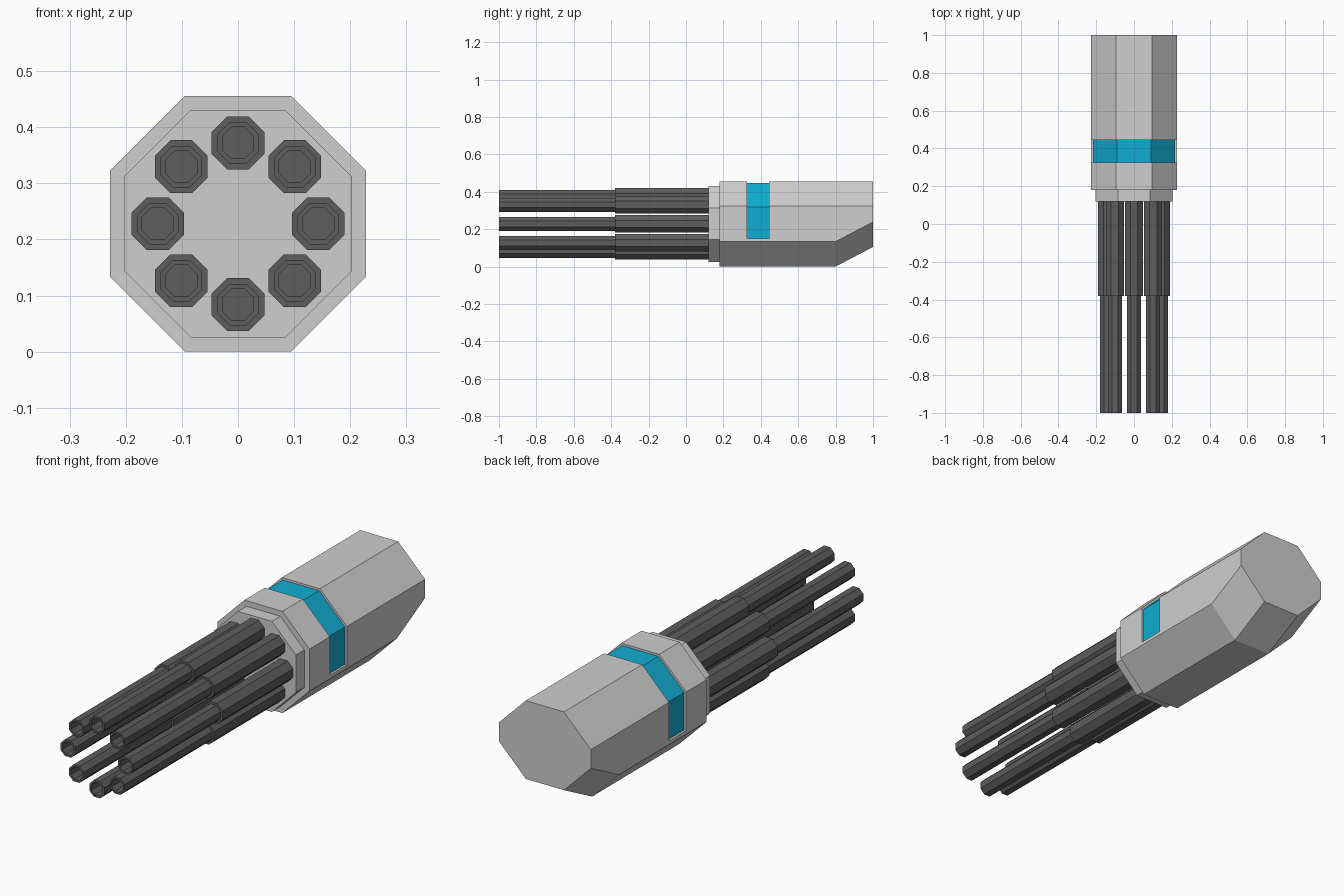
import bpy, bmesh, math

CENTRE_Z = 0.228

cube = bpy.data.objects.get("Cube")
if cube:
    bpy.data.objects.remove(cube, do_unlink=True)


def material(name, rgb):
    mat = bpy.data.materials.new(name)
    mat.use_nodes = True
    colour = (*rgb, 1.0)
    mat.diffuse_color = colour
    mat.node_tree.nodes["Principled BSDF"].inputs["Base Color"].default_value = colour
    return mat


GREY = material("light_grey", (0.62, 0.62, 0.62))
DARK = material("dark_grey", (0.11, 0.11, 0.11))
TEAL = material("teal", (0.005, 0.42, 0.65))


def octagon(apothem, x=0.0, z=CENTRE_Z):
    """Flat-topped octagon in the xz plane."""
    r = apothem / math.cos(math.pi / 8)
    angles = [math.pi / 8 + i * math.pi / 4 for i in range(8)]
    return [(x + r * math.cos(a), z + r * math.sin(a)) for a in angles]


def loft(name, sections, mat):
    """Skin a run of (y, outline) sections and cap both ends."""
    bm = bmesh.new()
    rings = [[bm.verts.new((x, y, z)) for x, z in outline] for y, outline in sections]
    for a, b in zip(rings, rings[1:]):
        for i in range(len(a)):
            j = (i + 1) % len(a)
            bm.faces.new((a[i], a[j], b[j], b[i]))
    bm.faces.new(rings[0])
    bm.faces.new(rings[-1])
    bmesh.ops.recalc_face_normals(bm, faces=bm.faces)
    mesh = bpy.data.meshes.new(name)
    bm.to_mesh(mesh)
    bm.free()
    mesh.materials.append(mat)
    obj = bpy.data.objects.new(name, mesh)
    bpy.context.collection.objects.link(obj)
    return obj


# Housing: front collar, front section and rear section with a raised tail
body = octagon(0.228)
tail = [(x, z + 0.105 if z < CENTRE_Z else z) for x, z in body]
loft("front_collar", [(0.12, octagon(0.203)), (0.18, octagon(0.203))], GREY)
loft("front_housing", [(0.18, body), (0.325, body)], GREY)
loft("rear_housing", [(0.445, body), (0.8, body), (1.0, tail)], GREY)

# Recessed band over the top and sides, with a flush grey cradle below
band = octagon(0.218)
loft("recessed_band", [(0.325, band), (0.445, band)], TEAL)
cradle = [(-0.228, 0.15)] + [p for p in body if p[1] < CENTRE_Z] + [(0.228, 0.15)]
loft("band_cradle", [(0.325, cradle), (0.445, cradle)], GREY)

# Ring of eight stepped barrels with bored muzzles
for k in range(8):
    angle = k * math.pi / 4
    x = 0.143 * math.cos(angle)
    z = CENTRE_Z + 0.144 * math.sin(angle)
    thick, thin, bore = (octagon(a, x, z) for a in (0.047, 0.037, 0.028))
    loft(f"barrel_{k + 1}",
         [(0.12, thick), (-0.38, thick), (-0.38, thin),
          (-1.0, thin), (-1.0, bore), (-0.9, bore)], DARK)
